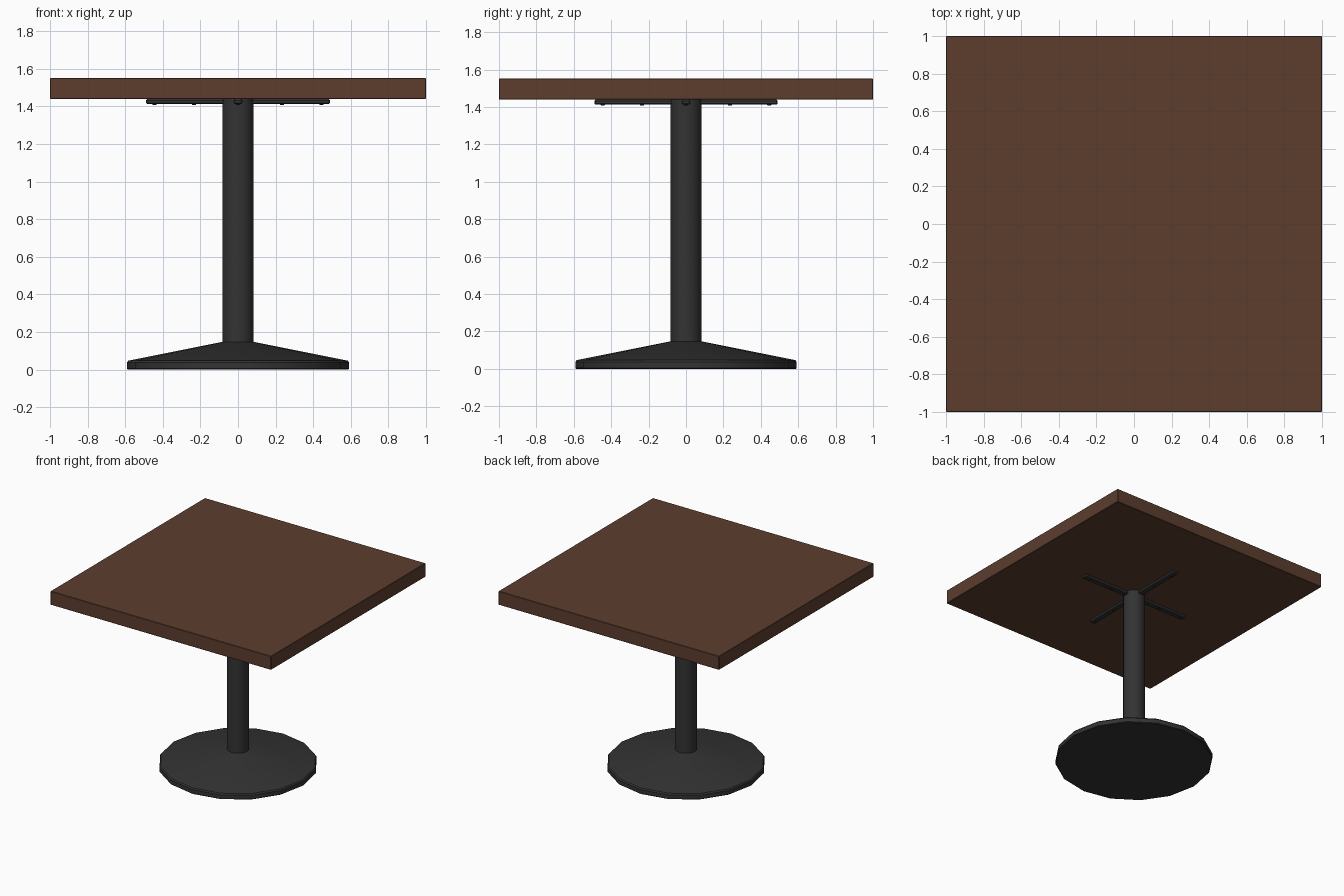
import bpy, bmesh, math
from mathutils import Matrix

if "Cube" in bpy.data.objects:
    bpy.data.objects.remove(bpy.data.objects["Cube"])


def material(name, rgb):
    m = bpy.data.materials.new(name)
    m.diffuse_color = (*rgb, 1.0)
    m.use_nodes = True
    m.node_tree.nodes["Principled BSDF"].inputs["Base Color"].default_value = m.diffuse_color
    return m


WOOD = material("dark_wood", (0.107, 0.047, 0.027))
METAL = material("black_metal", (0.033, 0.033, 0.033))


def finish(name, bm, mat, smooth=True):
    bmesh.ops.recalc_face_normals(bm, faces=bm.faces)
    me = bpy.data.meshes.new(name)
    bm.to_mesh(me)
    bm.free()
    me.materials.append(mat)
    ob = bpy.data.objects.new(name, me)
    bpy.context.collection.objects.link(ob)
    if smooth:
        bpy.ops.object.select_all(action='DESELECT')
        ob.select_set(True)
        bpy.context.view_layer.objects.active = ob
        bpy.ops.object.shade_smooth_by_angle(angle=math.radians(35))
    return ob


def lathe(name, profile, sides, mat):
    """Closed solid from (radius, z) rings with capped ends."""
    bm = bmesh.new()
    rings = [[bm.verts.new((r * math.cos(2 * math.pi * i / sides),
                            r * math.sin(2 * math.pi * i / sides), z))
              for i in range(sides)] for r, z in profile]
    for a, b in zip(rings, rings[1:]):
        for i in range(sides):
            j = (i + 1) % sides
            bm.faces.new((a[i], a[j], b[j], b[i]))
    bm.faces.new(rings[0])
    bm.faces.new(rings[-1])
    return finish(name, bm, mat)


def box(name, size, centre, mat, bevel):
    bm = bmesh.new()
    bmesh.ops.create_cube(bm, size=1, matrix=Matrix.Translation(centre) @ Matrix.Diagonal((*size, 1)))
    bmesh.ops.bevel(bm, geom=bm.edges[:], offset=bevel, segments=1, affect='EDGES')
    return finish(name, bm, mat, False)


# Square slab top
box("table_top", (2, 2, 0.112), (0, 0, 1.496), WOOD, 0.003)

# Low cone foot and round column
lathe("base", [(0.587, 0), (0.592, 0.005), (0.592, 0.037), (0.584, 0.047),
               (0.083, 0.147)], 16, METAL)
lathe("column", [(0.083, 0.12), (0.083, 1.441)], 16, METAL)

# Four support arms with two screws each
for k, side in enumerate(("right", "back", "left", "front")):
    rot = Matrix.Rotation(k * math.pi / 2, 4, 'Z')
    arm = box("arm_" + side, (0.44, 0.046, 0.026), (0.27, 0, 1.426), METAL, 0.006)
    arm.data.transform(rot)
    for n, x in enumerate((0.235, 0.445)):
        screw = lathe(f"screw_{side}_{n + 1}", [(0.008, 1.407), (0.011, 1.41), (0.011, 1.42)], 8, METAL)
        screw.data.transform(rot @ Matrix.Translation((x, 0, 0)))
